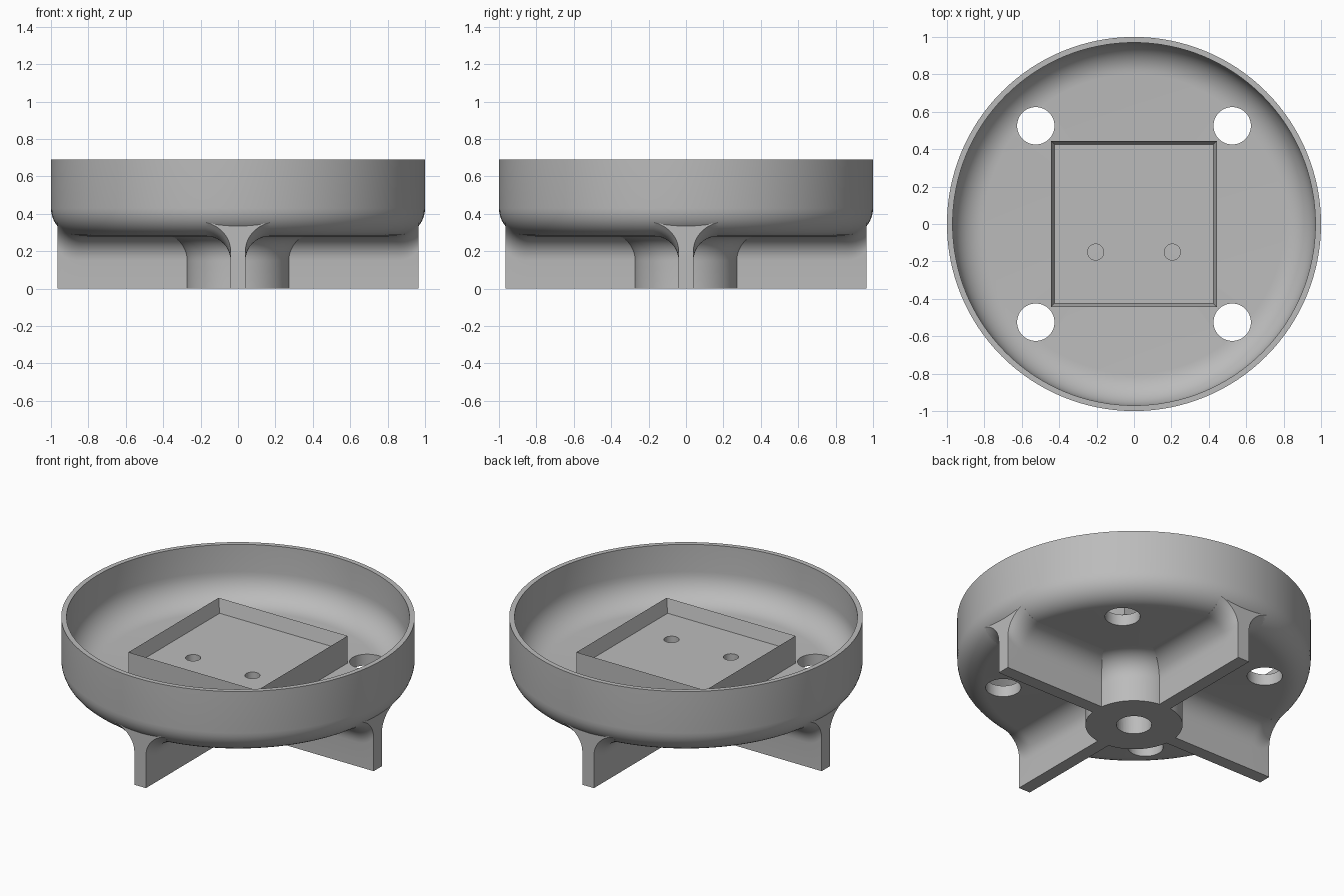
import bpy, bmesh, math
from mathutils import Matrix

if "Cube" in bpy.data.objects:
    bpy.data.objects.remove(bpy.data.objects["Cube"], do_unlink=True)

GREY = (0.5, 0.5, 0.5, 1)
mat = bpy.data.materials.new("plain grey")
mat.use_nodes = True
mat.diffuse_color = GREY
mat.node_tree.nodes["Principled BSDF"].inputs["Base Color"].default_value = GREY

BASE = 0.28      # underside of the bowl
FLOOR = 0.35     # bowl floor
TOP = 0.69
ROUND = 0.15     # outer bowl corner
FILLET = 0.13    # blend of ribs and hub into the underside


def make(name, bm):
    bmesh.ops.recalc_face_normals(bm, faces=bm.faces)
    mesh = bpy.data.meshes.new(name)
    bm.to_mesh(mesh)
    bm.free()
    obj = bpy.data.objects.new(name, mesh)
    bpy.context.collection.objects.link(obj)
    mesh.materials.append(mat)
    return obj


def activate(obj):
    bpy.ops.object.select_all(action='DESELECT')
    obj.select_set(True)
    bpy.context.view_layer.objects.active = obj


def arc(cx, cz, r, a0, a1, n=10):
    angles = [math.radians(a0 + (a1 - a0) * i / n) for i in range(n + 1)]
    return [(cx + r * math.cos(a), cz + r * math.sin(a)) for a in angles]


def lathe(name, profile, seg=128):
    """Closed solid of revolution; profile starts and ends on the axis."""
    bm = bmesh.new()
    verts = [bm.verts.new((r, 0, z)) for r, z in profile]
    edges = [bm.edges.new(pair) for pair in zip(verts, verts[1:])]
    bmesh.ops.spin(bm, geom=verts + edges, cent=(0, 0, 0), axis=(0, 0, 1),
                   angle=math.tau, steps=seg, use_duplicate=False)
    bmesh.ops.remove_doubles(bm, verts=bm.verts, dist=1e-5)
    return make(name, bm)


def drill(obj, holes):
    """Cut round holes given as (x, y, bottom, top, radius)."""
    for x, y, z0, z1, r in holes:
        bm = bmesh.new()
        bmesh.ops.create_cone(bm, cap_ends=True, segments=48, radius1=r, radius2=r,
                              depth=z1 - z0,
                              matrix=Matrix.Translation((x, y, (z0 + z1) / 2)))
        cutter = make("hole_cutter", bm)
        cutter.hide_render = True
        mod = obj.modifiers.new("hole", 'BOOLEAN')
        mod.operation, mod.solver, mod.object = 'DIFFERENCE', 'EXACT', cutter
        activate(obj)
        bpy.ops.object.modifier_apply(modifier=mod.name)
        bpy.data.objects.remove(cutter, do_unlink=True)


def smooth(obj):
    activate(obj)
    bpy.ops.object.shade_smooth_by_angle(angle=math.radians(30))


# Bowl with rounded corners inside and out, and four through holes
bowl = lathe("bowl", [(0, BASE)]
             + arc(1 - ROUND, BASE + ROUND, ROUND, -90, 0)
             + [(1, TOP), (0.97, TOP)]
             + arc(0.80, FLOOR + 0.17, 0.17, 0, -90)
             + [(0, FLOOR)])
drill(bowl, [(sx * 0.525, sy * 0.525, 0.2, 0.5, 0.1)
             for sx in (-1, 1) for sy in (-1, 1)])
smooth(bowl)

# Central hub flaring into the underside, with a blind socket
HUB = 0.275
hub = lathe("hub", [(0, 0), (HUB, 0)]
            + arc(HUB + FILLET, BASE - FILLET, FILLET, 180, 90)
            + [(HUB + FILLET, BASE + 0.02), (0, BASE + 0.02)])
drill(hub, [(0, 0, -0.1, 0.25, 0.1)])
smooth(hub)


# Four ribs whose flared tops follow the rounded underside
def underside(r):
    d = min(max(r - (1 - ROUND), 0), ROUND * 0.99)
    return BASE + ROUND - math.sqrt(ROUND ** 2 - d ** 2)


def rib(name, angle):
    half, start, end, steps = 0.04, 0.2, 0.965, 40
    flare = arc(half + FILLET, -FILLET, FILLET, 180, 90)
    bm = bmesh.new()
    rings = []
    for i in range(steps + 1):
        x = start + (end - start) * i / steps
        side = [(half, 0)]
        side += [(y, underside(math.hypot(x, y)) + dz) for y, dz in flare]
        side.append((half + FILLET, underside(math.hypot(x, half + FILLET)) + 0.01))
        ring = side + [(-y, z) for y, z in reversed(side)]
        rings.append([bm.verts.new((x, y, z)) for y, z in ring])
    n = len(rings[0])
    for a, b in zip(rings, rings[1:]):
        for j in range(n):
            k = (j + 1) % n
            bm.faces.new((a[j], a[k], b[k], b[j]))
    bm.faces.new(rings[0])
    bm.faces.new(rings[-1])
    bmesh.ops.rotate(bm, verts=bm.verts, cent=(0, 0, 0),
                     matrix=Matrix.Rotation(angle, 3, 'Z'))
    smooth(make(name, bm))


for i, side in enumerate(("left", "back", "right", "front")):
    rib(side + "_rib", i * math.pi / 2)

# Square tray standing on the bowl floor, with two small blind holes
bm = bmesh.new()
bmesh.ops.create_cube(bm, size=1, matrix=Matrix.Translation((0, 0, 0.415))
                      @ Matrix.Diagonal((0.89, 0.89, 0.21, 1)))
top = max(bm.faces, key=lambda f: f.calc_center_median().z)
bmesh.ops.inset_region(bm, faces=[top], thickness=0.03)
bmesh.ops.translate(bm, verts=top.verts, vec=(0, 0, -0.083))
tray = make("square_tray", bm)
drill(tray, [(sx * 0.205, -0.15, 0.33, 0.6, 0.043) for sx in (-1, 1)])
smooth(tray)
